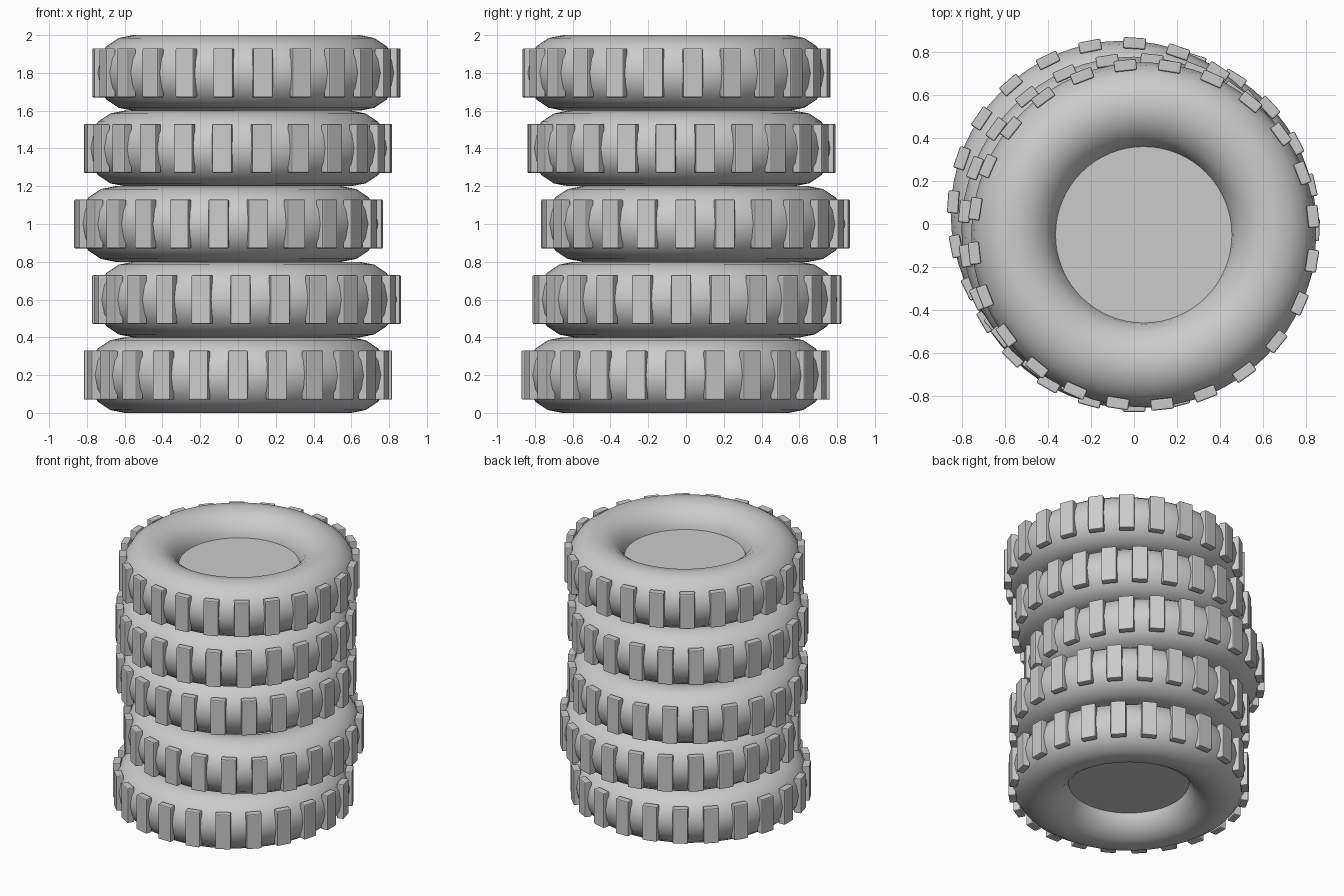
import bpy
import bmesh
import math
from mathutils import Matrix

cube = bpy.data.objects.get("Cube")
if cube:
    bpy.data.objects.remove(cube, do_unlink=True)

TUBE = 0.2        # tyre tube radius
RING = 0.6        # tyre ring radius
TREADS = 24       # blocks per tyre

rubber = bpy.data.materials.new("grey_rubber")
rubber.use_nodes = True
grey = (0.6, 0.6, 0.6, 1)
rubber.diffuse_color = grey
rubber.node_tree.nodes["Principled BSDF"].inputs["Base Color"].default_value = grey


def finish(obj, name, location):
    obj.name = name
    obj.location = location
    obj.data.materials.append(rubber)


def add_tyre(name, location):
    bpy.ops.mesh.primitive_torus_add(major_radius=RING, minor_radius=TUBE,
                                     major_segments=64, minor_segments=16)
    finish(bpy.context.object, name, location)
    bpy.ops.object.shade_smooth()


def add_hub(name, location):
    # Disc that closes the hole of a tyre
    bpy.ops.mesh.primitive_cylinder_add(vertices=64, radius=0.43, depth=0.09)
    finish(bpy.context.object, name, location)
    bpy.ops.object.shade_smooth_by_angle(angle=math.radians(30))


def add_treads(name, location, turn):
    # Ring of upright blocks around the tyre
    bm = bmesh.new()
    size = Matrix.Diagonal((0.052, 0.105, 0.26, 1))
    for i in range(TREADS):
        spin = Matrix.Rotation(turn + math.tau * i / TREADS, 4, "Z")
        bmesh.ops.create_cube(bm, size=1, matrix=spin @ Matrix.Translation((0.79, 0, 0)) @ size)
    mesh = bpy.data.meshes.new(name)
    bm.to_mesh(mesh)
    bm.free()
    obj = bpy.data.objects.new(name, mesh)
    bpy.context.collection.objects.link(obj)
    finish(obj, name, location)
    bevel = obj.modifiers.new("soft_edges", "BEVEL")
    bevel.width = 0.007
    bevel.segments = 2


# Loosely stacked tyres: x offset, y offset, turn in degrees
stack = [(0, -0.055, 0), (0.045, 0.005, -2.3), (-0.05, 0.05, -3.8),
         (0, -0.024, -6), (0.045, -0.05, -8.8)]
for i, (x, y, turn) in enumerate(stack):
    place = (x, y, TUBE + 2 * TUBE * i)
    add_tyre(f"tyre_{i + 1}", place)
    add_hub(f"hub_disc_{i + 1}", place)
    add_treads(f"tread_blocks_{i + 1}", place, math.radians(turn))
